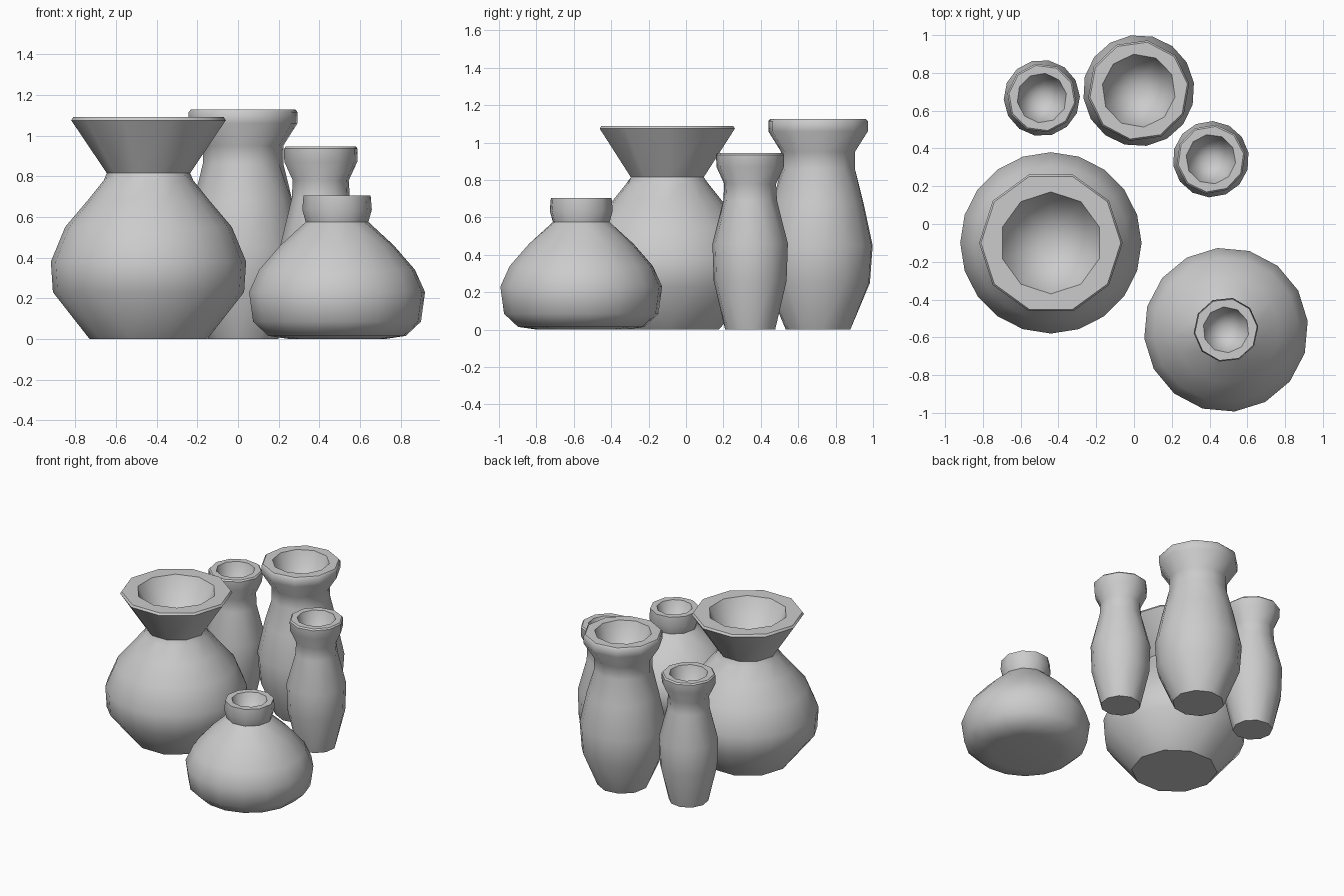
import bpy
import bmesh
from math import cos, sin, pi, radians

old = bpy.data.objects.get("Cube")
if old:
    bpy.data.objects.remove(old, do_unlink=True)

clay = bpy.data.materials.new("grey clay")
clay.use_nodes = True
clay.diffuse_color = (0.6, 0.6, 0.6, 1)
clay.node_tree.nodes["Principled BSDF"].inputs["Base Color"].default_value = (0.6, 0.6, 0.6, 1)


def bridge(bm, low, high, turn_low, turn_high):
    """Zip two closed rings that may have different side counts."""
    a, b, i, j = len(low), len(high), 0, 0
    while i < a or j < b:
        p, q = low[i % a], high[j % b]
        if a == b and turn_low == turn_high:
            bm.faces.new((p, low[(i + 1) % a], high[(j + 1) % b], q))
            i, j = i + 1, j + 1
        elif j >= b or (i < a and (i + 1 + turn_low) / a <= (j + 1 + turn_high) / b):
            bm.faces.new((p, low[(i + 1) % a], q))
            i += 1
        else:
            bm.faces.new((p, high[(j + 1) % b], q))
            j += 1


def vase(name, x, y, rings, depth, spin=0):
    """rings: radius, height, sides, turn (fraction of a side), from foot to mouth."""
    bm = bmesh.new()
    loops = []
    for r, z, n, turn in rings:
        angles = [2 * pi * (k + turn) / n + radians(spin) for k in range(n)]
        loops.append([bm.verts.new((r * cos(t), r * sin(t), z)) for t in angles])
    bm.faces.new(loops[0][::-1])
    for k in range(len(rings) - 1):
        bridge(bm, loops[k], loops[k + 1], rings[k][3], rings[k + 1][3])
    # hollow tapering to a point
    tip = bm.verts.new((0, 0, rings[-1][1] - depth))
    mouth = loops[-1]
    for k, v in enumerate(mouth):
        bm.faces.new((v, mouth[(k + 1) % len(mouth)], tip))
    bmesh.ops.recalc_face_normals(bm, faces=bm.faces)
    mesh = bpy.data.meshes.new(name)
    bm.to_mesh(mesh)
    bm.free()
    mesh.materials.append(clay)
    ob = bpy.data.objects.new(name, mesh)
    ob.location = (x, y, 0)
    bpy.context.collection.objects.link(ob)
    bpy.ops.object.select_all(action='DESELECT')
    ob.select_set(True)
    bpy.context.view_layer.objects.active = ob
    bpy.ops.object.shade_smooth_by_angle(angle=radians(42))


# Wide round pot with flared mouth
vase("large_flared_pot", -0.44, -0.10, [
    (0.29, 0, 10, 0), (0.47, 0.23, 20, 0), (0.48, 0.38, 20, 0),
    (0.41, 0.55, 20, 0), (0.30, 0.68, 20, 0), (0.22, 0.78, 20, 0),
    (0.205, 0.815, 10, 0), (0.38, 1.075, 10, 0), (0.37, 1.09, 10, 0),
    (0.27, 1.09, 10, 0.5)], 0.5)

# Tall vase
vase("tall_vase", 0.025, 0.706, [
    (0.175, 0, 10, 0), (0.28, 0.25, 16, 0), (0.295, 0.45, 16, 0),
    (0.245, 0.68, 16, 0), (0.2, 0.86, 10, 0), (0.2, 0.95, 10, 0),
    (0.27, 1.06, 10, 0), (0.27, 1.115, 10, 0), (0.26, 1.127, 10, 0),
    (0.195, 1.127, 10, 0.5)], 0.5, 8)

# Pair of slim vases
for name, x, y, spin in (("slim_vase_left", 0.407, 0.343, 10),
                         ("slim_vase_right", -0.488, 0.667, 28)):
    vase(name, x, y, [
        (0.135, 0, 10, 0), (0.195, 0.26, 14, 0), (0.202, 0.46, 14, 0),
        (0.145, 0.69, 10, 0), (0.14, 0.78, 10, 0), (0.182, 0.87, 10, 0),
        (0.184, 0.935, 10, 0), (0.175, 0.945, 10, 0),
        (0.132, 0.945, 10, 0.5)], 0.42, spin)

# Squat bottle with narrow neck
vase("squat_bottle", 0.487, -0.56, [
    (0.24, 0, 10, 0), (0.34, 0.015, 16, 0), (0.415, 0.085, 16, 0),
    (0.435, 0.23, 16, 0), (0.385, 0.34, 16, 0), (0.28, 0.46, 16, 0),
    (0.155, 0.575, 10, 0), (0.172, 0.635, 10, 0), (0.166, 0.705, 10, 0),
    (0.122, 0.705, 10, 0.5)], 0.3, 6)
